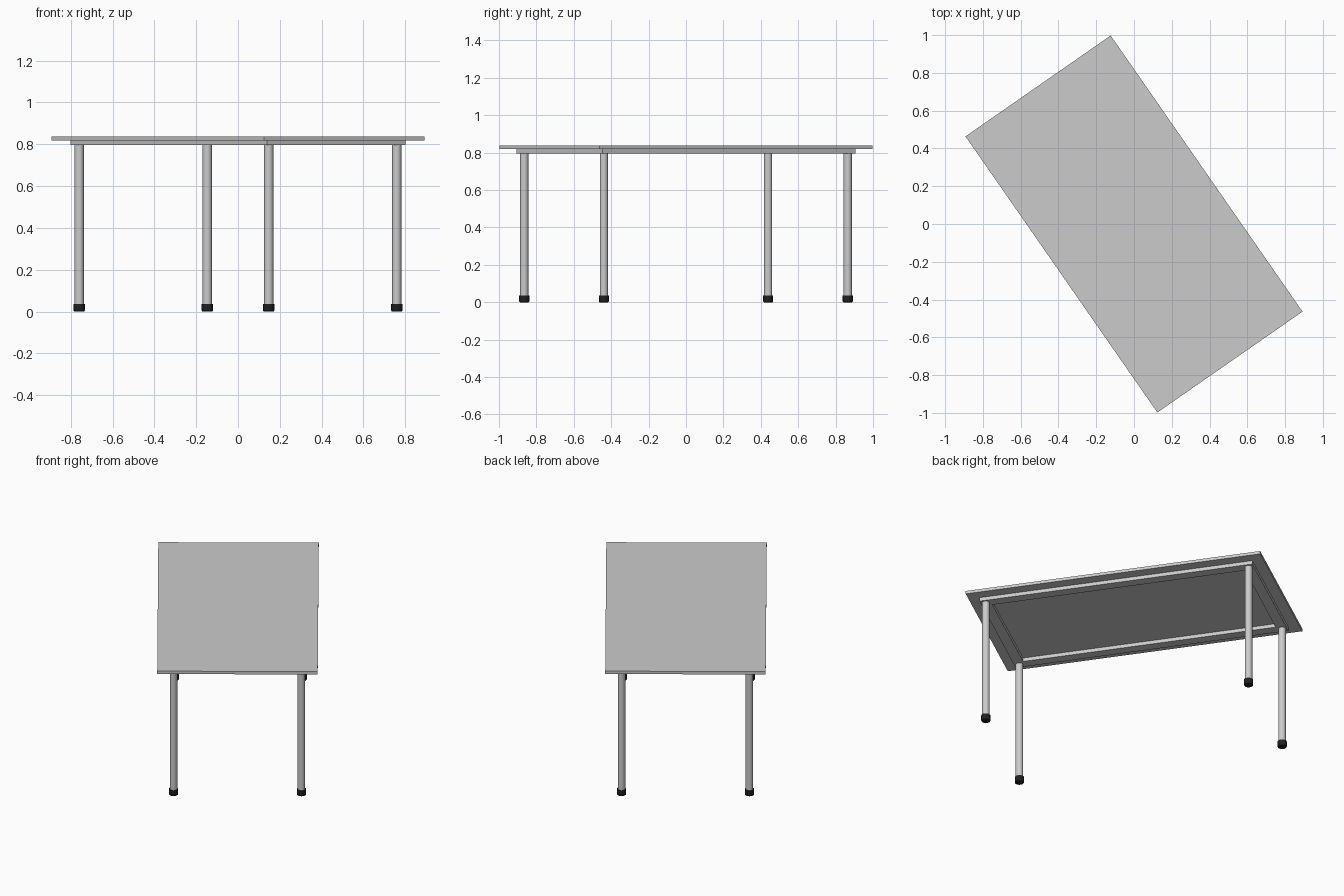
import bpy, bmesh, math
from mathutils import Matrix

cube = bpy.data.objects.get("Cube")
if cube:
    bpy.data.objects.remove(cube, do_unlink=True)

# The table's long side is turned in plan
TURN = Matrix.Rotation(math.radians(-55.2), 4, 'Z')


def material(name, rgb):
    m = bpy.data.materials.new(name)
    m.use_nodes = True
    m.diffuse_color = (*rgb, 1)
    m.node_tree.nodes["Principled BSDF"].inputs["Base Color"].default_value = (*rgb, 1)
    return m


grey = material("grey", (0.6, 0.6, 0.6))
black = material("black", (0.015, 0.015, 0.015))


def add(name, bm, mat):
    bmesh.ops.recalc_face_normals(bm, faces=bm.faces)
    mesh = bpy.data.meshes.new(name)
    bm.to_mesh(mesh)
    bm.free()
    mesh.transform(TURN)
    mesh.materials.append(mat)
    ob = bpy.data.objects.new(name, mesh)
    bpy.context.collection.objects.link(ob)
    return ob


def box(bm, x, y, z, sx, sy, sz):
    m = Matrix.Translation((x, y, z)) @ Matrix.Diagonal((sx, sy, sz, 1))
    return bmesh.ops.create_cube(bm, size=1, matrix=m)


def cylinder(name, x, y, z0, z1, r, mat, bevel=0):
    bm = bmesh.new()
    bmesh.ops.create_cone(bm, cap_ends=True, segments=24, radius1=r, radius2=r, depth=z1 - z0,
                          matrix=Matrix.Translation((x, y, (z0 + z1) / 2)))
    if bevel:
        rim = [e for e in bm.edges if all(abs(v.co.z - z0) < 1e-4 for v in e.verts)]
        bmesh.ops.bevel(bm, geom=rim, offset=bevel, segments=2, affect='EDGES', profile=0.5)
    ob = add(name, bm, mat)
    bpy.ops.object.select_all(action='DESELECT')
    ob.select_set(True)
    bpy.context.view_layer.objects.active = ob
    bpy.ops.object.shade_smooth_by_angle(angle=math.radians(35))


# Table top with a narrow edge band
LENGTH, WIDTH, TOP, UNDER = 1.78, 0.936, 0.838, 0.819
bm = bmesh.new()
box(bm, 0, 0, (TOP + UNDER) / 2, LENGTH, WIDTH, TOP - UNDER)
upper = [f for f in bm.faces if f.normal.z > 0.9]
bmesh.ops.inset_region(bm, faces=upper, thickness=0.013)
add("table_top", bm, grey)

# Rectangular frame of four bars under the top
FL, FW, BAR, FRAME_Z = 1.649, 0.807, 0.061, 0.796
ax, ay = (FL - BAR) / 2, (FW - BAR) / 2
zc, h = (UNDER + FRAME_Z) / 2, UNDER - FRAME_Z
for side, s in (("left", 1), ("right", -1)):
    bm = bmesh.new()
    box(bm, 0, s * ay, zc, FL, BAR, h)
    add("long_bar_" + side, bm, grey)
    bm = bmesh.new()
    box(bm, s * ax, 0, zc, BAR, FW - 2 * BAR, h)
    add("end_bar_" + side, bm, grey)

# Round legs with rubber feet at the frame corners
for end, sx in (("front", 1), ("back", -1)):
    for side, sy in (("left", 1), ("right", -1)):
        x, y = sx * ax, sy * ay
        cylinder(f"leg_{end}_{side}", x, y, 0.02, FRAME_Z, 0.022, grey)
        cylinder(f"foot_{end}_{side}", x, y, 0, 0.037, 0.027, black, 0.005)
